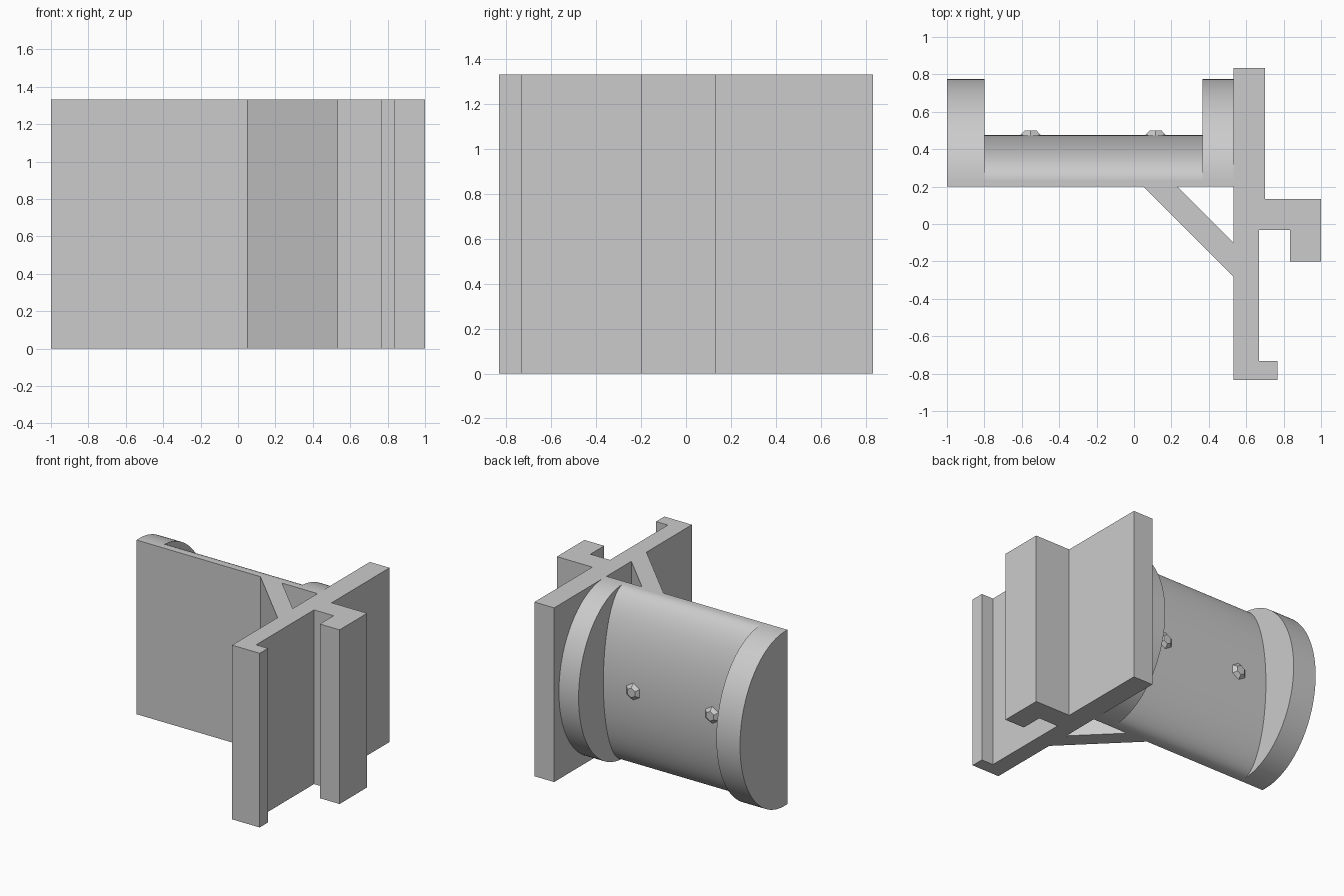
import bpy
import bmesh
from math import sin, cos, pi, radians
from mathutils import Matrix

HEIGHT = 1.333
MID = HEIGHT / 2
PLATE_BACK = 0.235

cube = bpy.data.objects.get("Cube")
if cube:
    bpy.data.objects.remove(cube, do_unlink=True)

grey = bpy.data.materials.new("plain_grey")
grey.use_nodes = True
grey.diffuse_color = (0.6, 0.6, 0.6, 1)
grey.node_tree.nodes["Principled BSDF"].inputs["Base Color"].default_value = (0.6, 0.6, 0.6, 1)


def activate(obj):
    bpy.ops.object.select_all(action="DESELECT")
    obj.select_set(True)
    bpy.context.view_layer.objects.active = obj


def add_mesh(name, bm):
    bmesh.ops.recalc_face_normals(bm, faces=bm.faces)
    mesh = bpy.data.meshes.new(name)
    bm.to_mesh(mesh)
    bm.free()
    mesh.materials.append(grey)
    obj = bpy.data.objects.new(name, mesh)
    bpy.context.collection.objects.link(obj)
    return obj


def extruded_outline(name, loops):
    """Flat outline with holes, extruded to the full height."""
    curve = bpy.data.curves.new(name, "CURVE")
    curve.dimensions = "2D"
    curve.fill_mode = "BOTH"
    curve.extrude = MID
    for loop in loops:
        spline = curve.splines.new("POLY")
        spline.points.add(len(loop) - 1)
        for point, (x, y) in zip(spline.points, loop):
            point.co = (x, y, 0, 1)
        spline.use_cyclic_u = True
    curve.materials.append(grey)
    obj = bpy.data.objects.new(name, curve)
    bpy.context.collection.objects.link(obj)
    activate(obj)
    bpy.ops.object.convert(target="MESH")
    obj = bpy.context.view_layer.objects.active
    obj.name = name
    obj.data.transform(Matrix.Translation((0, 0, MID)))
    bm = bmesh.new()
    bm.from_mesh(obj.data)
    bmesh.ops.remove_doubles(bm, verts=bm.verts, dist=0.0001)
    bmesh.ops.recalc_face_normals(bm, faces=bm.faces)
    bm.to_mesh(obj.data)
    bm.free()
    for poly in obj.data.polygons:
        poly.use_smooth = False
    return obj


def half_drum(name, x0, x1, depth, steps=64):
    """Half-ellipse section on the back of the plate, running along x."""
    bm = bmesh.new()
    angles = [pi * i / steps for i in range(steps + 1)]
    verts = [bm.verts.new((x0, PLATE_BACK + depth * sin(a), MID + MID * cos(a))) for a in angles]
    face = bm.faces.new(verts)
    new = bmesh.ops.extrude_face_region(bm, geom=[face], use_keep_orig=True)["geom"]
    moved = [g for g in new if isinstance(g, bmesh.types.BMVert)]
    bmesh.ops.translate(bm, vec=(x1 - x0, 0, 0), verts=moved)
    obj = add_mesh(name, bm)
    activate(obj)
    bpy.ops.object.shade_smooth_by_angle(angle=radians(30))


def stud(name, x):
    """Small six-sided bump on the drum."""
    bm = bmesh.new()
    bmesh.ops.create_cone(bm, cap_ends=True, segments=6, radius1=0.085, radius2=0.037, depth=0.045)
    bmesh.ops.transform(bm, verts=bm.verts,
                        matrix=Matrix.Translation((x, 0.4775, MID)) @ Matrix.Rotation(-pi / 2, 4, "X"))
    add_mesh(name, bm)


# Back plate, upright bar, hooks and diagonal brace as one extrusion
outline = [
    (-1, 0.2), (0.05, 0.2), (0.533, -0.283), (0.533, -0.833),
    (0.767, -0.833), (0.767, -0.733), (0.667, -0.733), (0.667, -0.033),
    (0.833, -0.033), (0.833, -0.2), (1, -0.2), (1, 0.133),
    (0.7, 0.133), (0.7, 0.833), (0.533, 0.833), (0.533, PLATE_BACK), (-1, PLATE_BACK),
]
brace_gap = [(0.233, 0.2), (0.533, 0.2), (0.533, -0.1)]
extruded_outline("bracket_frame", [outline, brace_gap])

# Drum between two flanges
half_drum("drum", -0.8, 0.367, 0.24)
half_drum("outer_flange", -1, -0.8, 0.54)
half_drum("inner_flange", 0.367, 0.533, 0.54)

# Studs on the drum
stud("outer_stud", -0.553)
stud("inner_stud", 0.115)
